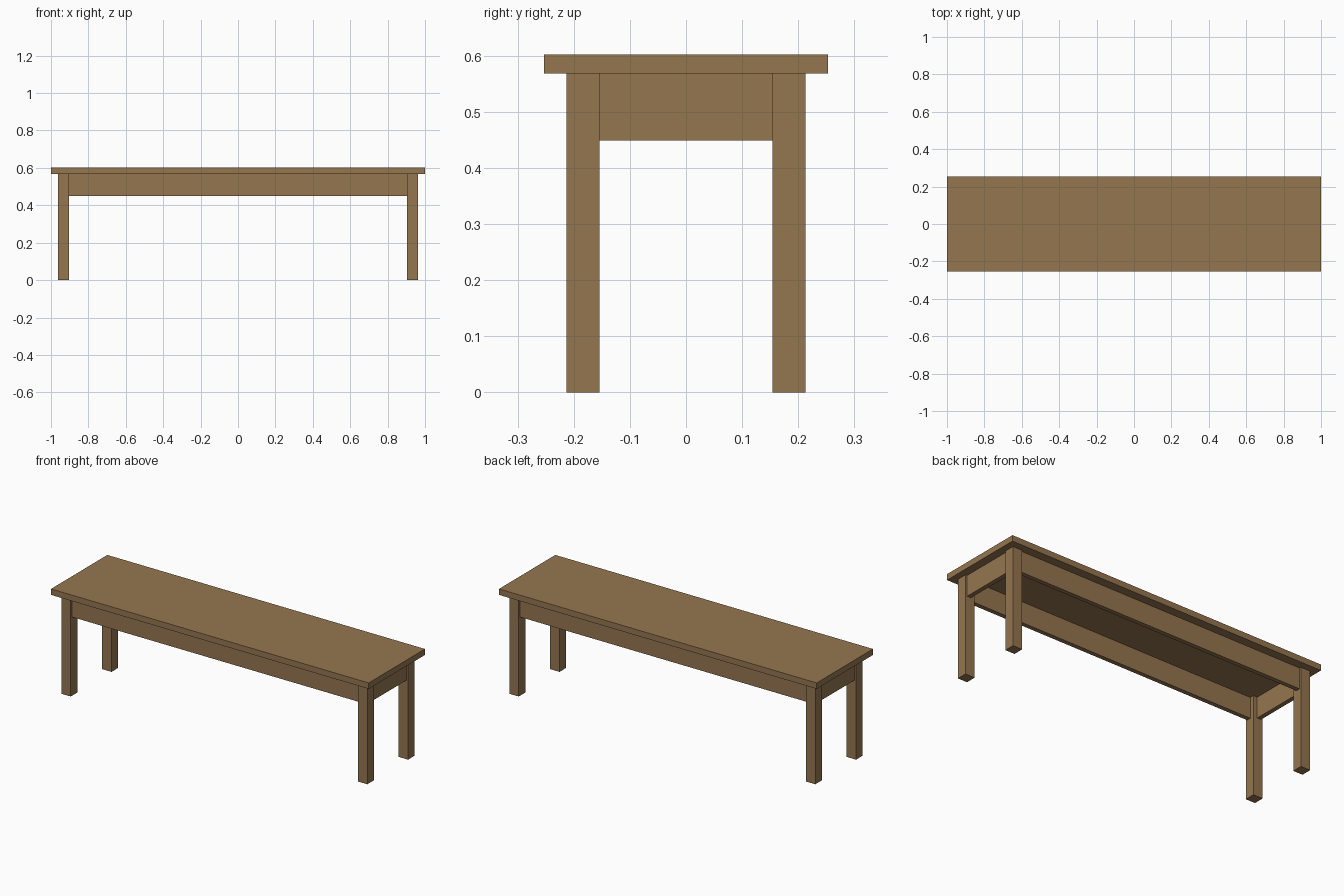
import bpy, bmesh
from mathutils import Vector

if "Cube" in bpy.data.objects:
    bpy.data.objects.remove(bpy.data.objects["Cube"])

wood = bpy.data.materials.new("brown wood")
wood.diffuse_color = (0.3, 0.18, 0.08, 1)
wood.use_nodes = True
wood.node_tree.nodes["Principled BSDF"].inputs["Base Color"].default_value = wood.diffuse_color


def box(name, lo, hi):
    """Axis-aligned box between two corners."""
    lo, hi = Vector(lo), Vector(hi)
    bm = bmesh.new()
    bmesh.ops.create_cube(bm, size=1)
    for v in bm.verts:
        v.co = Vector((lo[i] if v.co[i] < 0 else hi[i]) for i in range(3))
    mesh = bpy.data.meshes.new(name)
    bm.to_mesh(mesh)
    bm.free()
    mesh.materials.append(wood)
    ob = bpy.data.objects.new(name, mesh)
    bpy.context.collection.objects.link(ob)
    return ob


TOP, UNDER, APRON = 0.602, 0.568, 0.449   # heights
LX, LY, LEG = 0.963, 0.213, 0.059         # leg outer faces and thickness
INSET, THICK = 0.01, 0.025                # apron setback and thickness
IX, IY = LX - LEG, LY - LEG

# Seat plank
box("seat", (-1, -0.253, UNDER), (1, 0.253, TOP))

# Four square legs
for sx, xn in ((-1, "left"), (1, "right")):
    for sy, yn in ((-1, "front"), (1, "back")):
        xs = sorted((sx * IX, sx * LX))
        ys = sorted((sy * IY, sy * LY))
        box(f"{yn}_{xn}_leg", (xs[0], ys[0], 0), (xs[1], ys[1], UNDER))

# Long aprons between the legs
for s, n in ((-1, "front"), (1, "back")):
    ys = sorted((s * (LY - INSET), s * (LY - INSET - THICK)))
    box(f"{n}_apron", (-IX, ys[0], APRON), (IX, ys[1], UNDER))

# Short end aprons
for s, n in ((-1, "left"), (1, "right")):
    xs = sorted((s * (LX - INSET), s * (LX - INSET - THICK)))
    box(f"{n}_apron", (xs[0], -IY, APRON), (xs[1], IY, UNDER))
